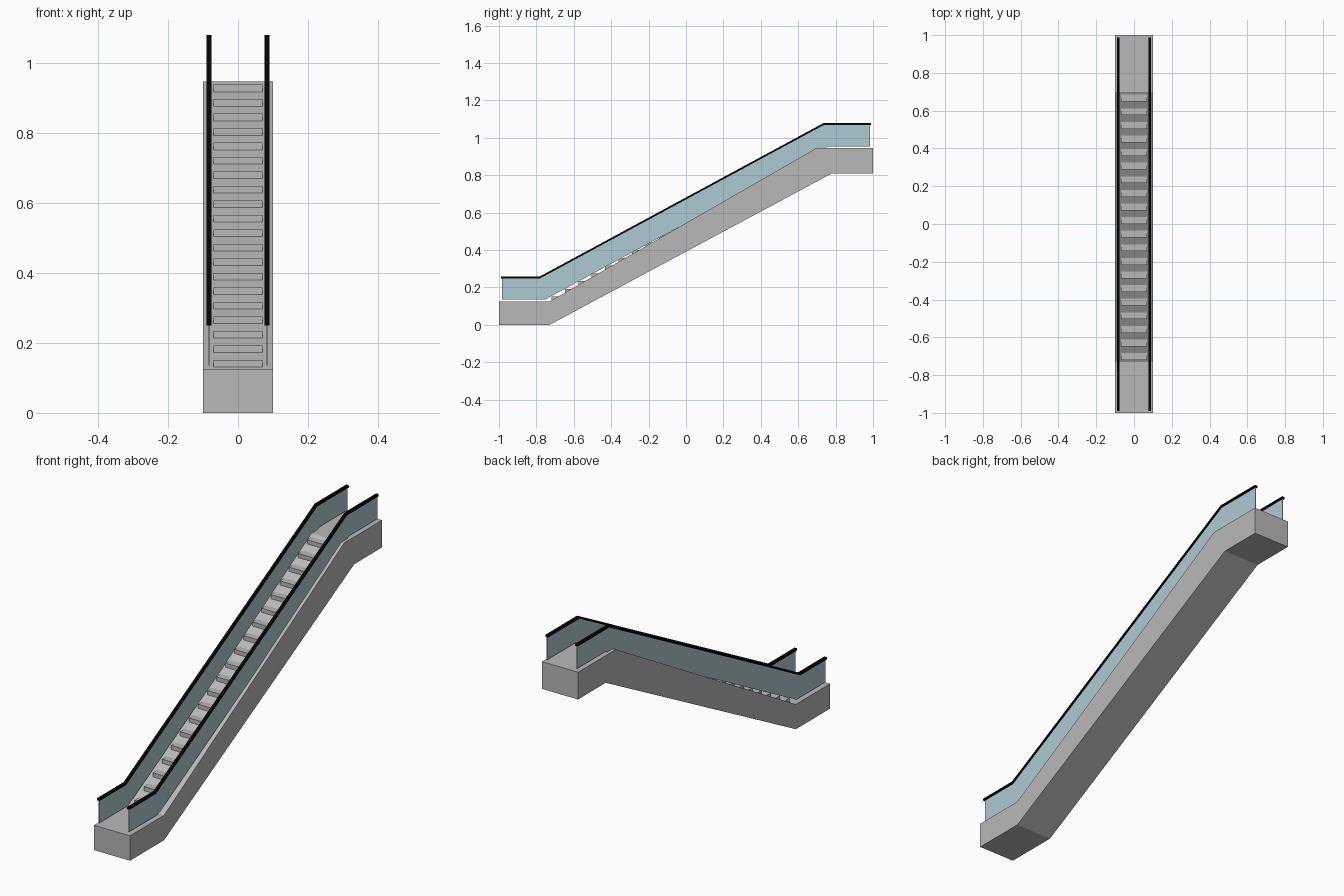
import bpy
import bmesh

cube = bpy.data.objects.get("Cube")
if cube:
    bpy.data.objects.remove(cube, do_unlink=True)


def material(name, color):
    mat = bpy.data.materials.new(name)
    mat.use_nodes = True
    mat.diffuse_color = (*color, 1)
    mat.node_tree.nodes["Principled BSDF"].inputs["Base Color"].default_value = (*color, 1)
    return mat


def add_prism(bm, profile, x_min, x_max):
    """Extrude a (y, z) profile across x."""
    face = bm.faces.new([bm.verts.new((x_min, y, z)) for y, z in profile])
    result = bmesh.ops.extrude_face_region(bm, geom=[face])
    verts = [v for v in result["geom"] if isinstance(v, bmesh.types.BMVert)]
    bmesh.ops.translate(bm, verts=verts, vec=(x_max - x_min, 0, 0))


def make_object(name, prisms, mat):
    bm = bmesh.new()
    for profile, x_min, x_max in prisms:
        add_prism(bm, profile, x_min, x_max)
    bmesh.ops.recalc_face_normals(bm, faces=bm.faces)
    mesh = bpy.data.meshes.new(name)
    bm.to_mesh(mesh)
    bm.free()
    mesh.materials.append(mat)
    obj = bpy.data.objects.new(name, mesh)
    bpy.context.scene.collection.objects.link(obj)


grey = material("grey metal", (0.49, 0.485, 0.485))
blue = material("pale blue glass", (0.43, 0.59, 0.65))
black = material("black rubber", (0.002, 0.002, 0.002))

# Truss body with lower and upper landings
LOW, HIGH = (-0.73, 0.125), (0.70, 0.947)
body = [(-1, 0), (-0.73, 0), (0.78, 0.81), (1, 0.81),
        (1, HIGH[1]), HIGH, LOW, (-1, LOW[1])]
make_object("truss_body", [(body, -0.10, 0.10)], grey)

# Steps: wedges standing out of the sloping body
slope = (HIGH[1] - LOW[1]) / (HIGH[0] - LOW[0])
STEPS = 20
steps = []
for i in range(STEPS):
    y = -0.72 + 0.072 * i
    top = LOW[1] + slope * (y - LOW[0]) + 0.021
    steps.append(([(y, top), (y + 0.05, top), (y, top - 0.03)], -0.07, 0.07))
make_object("steps", steps, grey)

# Side glass and handrails, one of each per side
glass_top = [(-0.985, 0.25), (-0.78, 0.25), (0.737, 1.07), (0.985, 1.07)]
glass_bottom = [(0.985, 0.955), (0.76, 0.955), (-0.755, 0.135), (-0.985, 0.135)]
rail_bottom = [(-0.99, 0.249), (-0.78, 0.249), (0.737, 1.069), (0.988, 1.069)]
rail = rail_bottom + [(y, z + 0.011) for y, z in reversed(rail_bottom)]
for side, sign in (("left", 1), ("right", -1)):
    x = 0.083 * sign
    make_object(side + "_glass", [(glass_top + glass_bottom, x - 0.0015, x + 0.0015)], blue)
    make_object(side + "_handrail", [(rail, x - 0.007, x + 0.007)], black)
